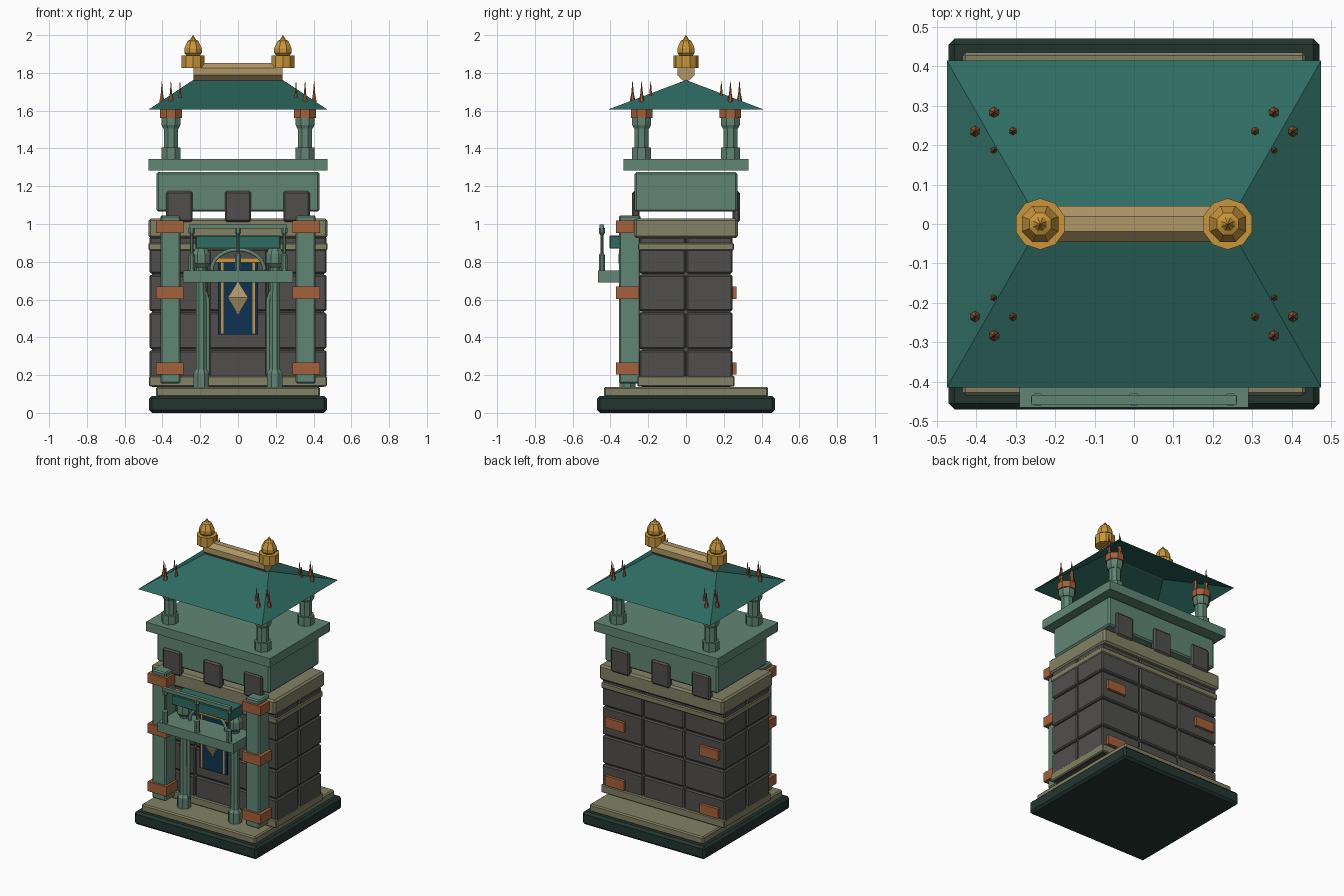
import bpy, bmesh, math
from mathutils import Matrix, Vector

cube = bpy.data.objects.get("Cube")
if cube:
    bpy.data.objects.remove(cube)


def material(name, rgb):
    lin = [((c / 255 + 0.055) / 1.055) ** 2.4 for c in rgb]
    m = bpy.data.materials.new(name)
    m.use_nodes = True
    m.diffuse_color = (*lin, 1)
    m.node_tree.nodes["Principled BSDF"].inputs["Base Color"].default_value = (*lin, 1)
    return m


SAGE = material("sage green", (97, 134, 117))
TEAL = material("roof teal", (46, 108, 98))
DARK = material("dark green", (35, 53, 47))
SAND = material("olive sandstone", (130, 129, 101))
STONE = material("grey stone", (80, 79, 77))
COPPER = material("copper", (165, 97, 58))
GOLD = material("gold", (200, 150, 58))
TAN = material("pale brass", (175, 150, 102))
NAVY = material("navy cloth", (14, 50, 84))


def finish(bm, name, mat):
    bmesh.ops.recalc_face_normals(bm, faces=bm.faces)
    mesh = bpy.data.meshes.new(name)
    bm.to_mesh(mesh)
    bm.free()
    mesh.materials.append(mat)
    ob = bpy.data.objects.new(name, mesh)
    bpy.context.collection.objects.link(ob)
    return ob


def box(name, mat, x, y, z, bevel=0.0):
    """Box from (min, max) ranges, with optional chamfered edges."""
    bm = bmesh.new()
    bmesh.ops.create_cube(bm, size=1)
    for v in bm.verts:
        v.co = [(r[0] + r[1]) / 2 + c * (r[1] - r[0]) for r, c in zip((x, y, z), v.co)]
    if bevel:
        bmesh.ops.bevel(bm, geom=bm.edges[:], offset=bevel, segments=1, affect='EDGES')
    return finish(bm, name, mat)


def lathe(name, mat, x, y, profile, sides=8):
    """Faceted turned part from (radius, height) pairs."""
    bm = bmesh.new()
    rings = []
    for r, z in profile:
        angles = [math.tau * (i + 0.5) / sides for i in range(sides)]
        rings.append([bm.verts.new((x + r * math.cos(a), y + r * math.sin(a), z)) for a in angles])
    for lo, hi in zip(rings, rings[1:]):
        for i in range(sides):
            j = (i + 1) % sides
            bm.faces.new((lo[i], lo[j], hi[j], hi[i]))
    bm.faces.new(rings[0])
    bm.faces.new(rings[-1])
    return finish(bm, name, mat)


def rod(name, mat, points, radius):
    """Thin faceted rod along a path."""
    cu = bpy.data.curves.new(name, 'CURVE')
    cu.dimensions = '3D'
    cu.bevel_depth = radius
    cu.bevel_resolution = 1
    cu.use_fill_caps = True
    sp = cu.splines.new('POLY')
    sp.points.add(len(points) - 1)
    for p, co in zip(sp.points, points):
        p.co = (*co, 1)
    cu.materials.append(mat)
    bpy.context.collection.objects.link(bpy.data.objects.new(name, cu))


def span(c, half):
    return (c - half, c + half)


# Stepped base
box("plinth", DARK, span(0, .47), span(0, .47), (0, .09), .015)
box("plinth_step", SAND, span(0, .435), span(0, .435), (.085, .137), .008)

# Tower body: stone core wrapped by a grid of chamfered blocks
box("wall_core", STONE, span(0, .455), span(0, .235), (.137, .93))
for row in range(4):
    z = .235 + row * .2
    for cx in (-.315, 0, .315):
        for cy in (-.125, .125):
            box("wall_block", STONE, span(cx, .154), span(cy, .122), span(z, .096), .008)
box("lower_trim", SAND, span(0, .472), span(0, .258), (.14, .195), .006)
box("upper_trim", SAND, span(0, .474), span(0, .254), (.86, .9), .006)
box("cornice", SAND, span(0, .474), span(0, .275), (.925, 1.03), .012)

# Upper storey, merlons and terrace slab
box("upper_storey", SAGE, span(0, .432), span(0, .272), (1.065, 1.275), .01)
for side in (-1, 1):
    for cx in (-.31, 0, .31):
        box("merlon", STONE, span(cx, .07), span(side * .265, .02), (1.01, 1.175), .01)
box("terrace_slab", SAGE, span(0, .475), span(0, .33), (1.284, 1.345))

# Pavilion posts with copper caps and spikes
for sx in (-1, 1):
    for sy in (-1, 1):
        x, y = sx * .355, sy * .235
        lathe("post_foot", SAGE, x, y, [(.054, 1.345), (.054, 1.405)])
        lathe("post_shaft", SAGE, x, y, [(.04, 1.4), (.04, 1.515)])
        lathe("post_capital", SAGE, x, y, [(.044, 1.505), (.054, 1.525), (.054, 1.56)])
        lathe("post_cap", COPPER, x, y, [(.062, 1.56), (.062, 1.605)])
        for dx, dy in ((.048, 0), (-.048, 0), (0, .048), (0, -.048)):
            lathe("roof_spike", COPPER, x + dx, y + dy,
                  [(.008, 1.6), (.014, 1.655), (.007, 1.69), (.001, 1.755)], 6)

# Open hipped roof
bm = bmesh.new()
eave = [bm.verts.new((x * .475, y * .415, 1.605)) for x, y in ((-1, -1), (1, -1), (1, 1), (-1, 1))]
left, right = [bm.verts.new((x, 0, 1.762)) for x in (-.238, .238)]
bm.faces.new((eave[0], eave[1], right, left))
bm.faces.new((eave[1], eave[2], right))
bm.faces.new((eave[2], eave[3], left, right))
bm.faces.new((eave[3], eave[0], left))
finish(bm, "hipped_roof", TEAL)

# Ridge beam and finials
beam = lathe("ridge_beam", TAN, 0, 0, [(.05, -.235), (.05, .235)])
beam.data.transform(Matrix.Translation(Vector((0, 0, 1.807))) @ Matrix.Rotation(math.pi / 2, 4, 'Y'))
for sx in (-1, 1):
    lathe("finial_collar", GOLD, sx * .238, 0, [(.065, 1.827), (.065, 1.893)], 10)
    lathe("finial_bulb", GOLD, sx * .238, 0,
          [(.036, 1.89), (.05, 1.905), (.05, 1.93), (.03, 1.97), (.018, 1.975), (.001, 2)])

# Front pilasters, copper bands and rear copper plates
for sx in (-1, 1):
    box("front_pilaster", SAGE, span(sx * .358, .053), (-.355, -.24), (.155, 1.045), .008)
    for z in (.235, .637, .985):
        box("pilaster_band", COPPER, span(sx * .361, .072), (-.37, -.25), span(z, .033))
    for z in (.235, .637):
        box("rear_plate", COPPER, span(sx * .361, .072), (.235, .267), span(z, .033))

# Porch columns, braces and arch
for sx in (-1, 1):
    x, y = sx * .195, -.31
    lathe("porch_foot", SAGE, x, y, [(.045, .137), (.045, .21), (.032, .23)])
    lathe("porch_shaft", SAGE, x, y, [(.031, .22), (.028, .8)])
    lathe("porch_capital", SAGE, x, y, [(.032, .77), (.05, .79), (.05, .84), (.035, .87)])
    rod("porch_brace", SAGE, [(x - sx * .035, y, .2), (x - sx * .035, y, .6),
                              (x - sx * .015, y, .65), (x + sx * .025, y, .7)], .011)
arch = [math.pi * i / 12 for i in range(13)]
rod("porch_arch", SAGE, [(.14 * math.cos(a), -.33, .755 + .11 * math.sin(a)) for a in arch], .011)
box("porch_canopy", TEAL, span(0, .225), (-.405, -.26), (.87, .938), .004)

# Balcony and railing
box("balcony_floor", SAGE, span(0, .29), (-.465, -.25), (.69, .755))
box("balcony_rail", SAGE, span(0, .26), span(-.447, .012), (.975, .998))
for x in (-.245, 0, .245):
    lathe("rail_post", SAGE, x, -.445,
          [(.018, .755), (.018, .835), (.009, .845), (.009, .94), (.018, .955), (.018, .98)])

# Hanging banner with gold edging and a faceted emblem
box("banner", NAVY, span(0, .105), (-.272, -.262), (.415, .8))
box("banner_bar", GOLD, span(0, .135), (-.29, -.25), (.795, .82))
for sx in (-1, 1):
    box("banner_stripe", GOLD, span(sx * .083, .006), (-.276, -.268), (.42, .795))
lathe("banner_emblem", TAN, 0, -.275, [(.001, .52), (.055, .61), (.001, .695)], 4).data.transform(
    Matrix.Translation((0, -.275, 0)) @ Matrix.Diagonal((1.41, .8, 1, 1))
    @ Matrix.Rotation(0, 4, 'Z') @ Matrix.Translation((0, .275, 0)))
